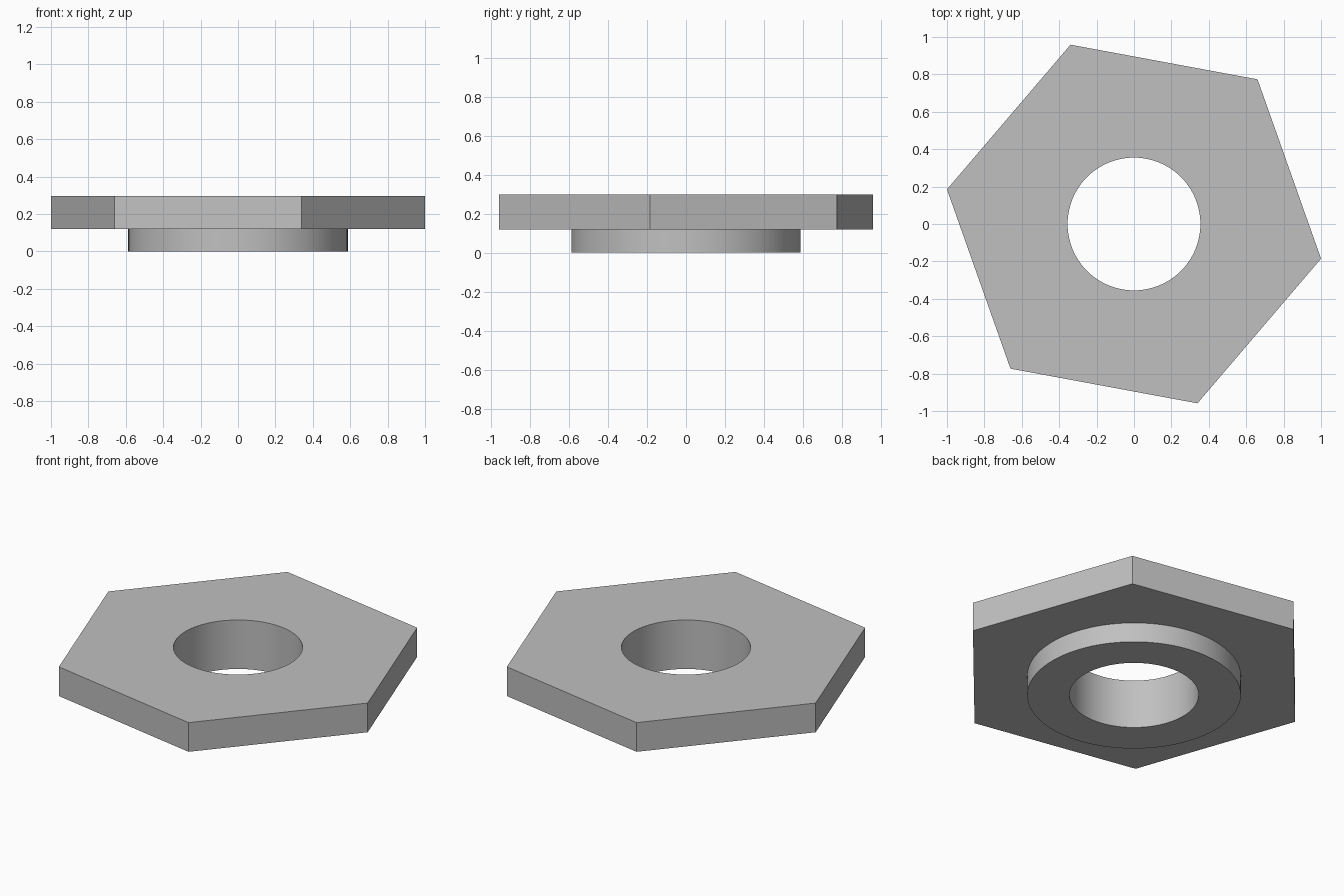
import bpy
import bmesh
from math import cos, sin, tau, radians

cube = bpy.data.objects.get("Cube")
if cube:
    bpy.data.objects.remove(cube)

# Main dimensions
HEX_RADIUS, HEX_TURN = 1.017, radians(-10.5)
COLLAR_RADIUS, HOLE_RADIUS = 0.587, 0.355
SHOULDER, TOP = 0.12, 0.297
SEGMENTS = 96

steel = bpy.data.materials.new("light grey metal")
steel.use_nodes = True
grey = (0.53, 0.53, 0.53, 1)
steel.diffuse_color = grey
steel.node_tree.nodes["Principled BSDF"].inputs["Base Color"].default_value = grey

bm = bmesh.new()


def ring(sides, radius, z, turn=0.0):
    """Closed loop of vertices and edges."""
    angles = [turn + tau * i / sides for i in range(sides)]
    verts = [bm.verts.new((radius * cos(a), radius * sin(a), z)) for a in angles]
    edges = [bm.edges.new((verts[i - 1], verts[i])) for i in range(sides)]
    return verts, edges


def wall(lower, upper):
    """Upright faces between two matching loops."""
    a, b = lower[0], upper[0]
    for i in range(len(a)):
        bm.faces.new((a[i - 1], a[i], b[i], b[i - 1]))


def flat(outer, inner):
    """Level face with a round opening."""
    bmesh.ops.triangle_fill(bm, edges=outer[1] + inner[1], use_beauty=True)


hole_low = ring(SEGMENTS, HOLE_RADIUS, 0)
hole_high = ring(SEGMENTS, HOLE_RADIUS, TOP)
collar_low = ring(SEGMENTS, COLLAR_RADIUS, 0)
collar_high = ring(SEGMENTS, COLLAR_RADIUS, SHOULDER)
hex_low = ring(6, HEX_RADIUS, SHOULDER, HEX_TURN)
hex_high = ring(6, HEX_RADIUS, TOP, HEX_TURN)

# Level faces: collar underside, shoulder, plate top
flat(collar_low, hole_low)
flat(hex_low, collar_high)
flat(hex_high, hole_high)

# Upright faces: bore, collar side, six flats
wall(hole_low, hole_high)
wall(collar_low, collar_high)
wall(hex_low, hex_high)

bmesh.ops.recalc_face_normals(bm, faces=bm.faces[:])
mesh = bpy.data.meshes.new("hexagonal_flanged_bushing")
bm.to_mesh(mesh)
bm.free()
mesh.materials.append(steel)

bushing = bpy.data.objects.new("hexagonal_flanged_bushing", mesh)
bpy.context.collection.objects.link(bushing)

# Smooth round walls, crisp rims
bpy.ops.object.select_all(action="DESELECT")
bushing.select_set(True)
bpy.context.view_layer.objects.active = bushing
bpy.ops.object.shade_smooth_by_angle(angle=radians(30))
